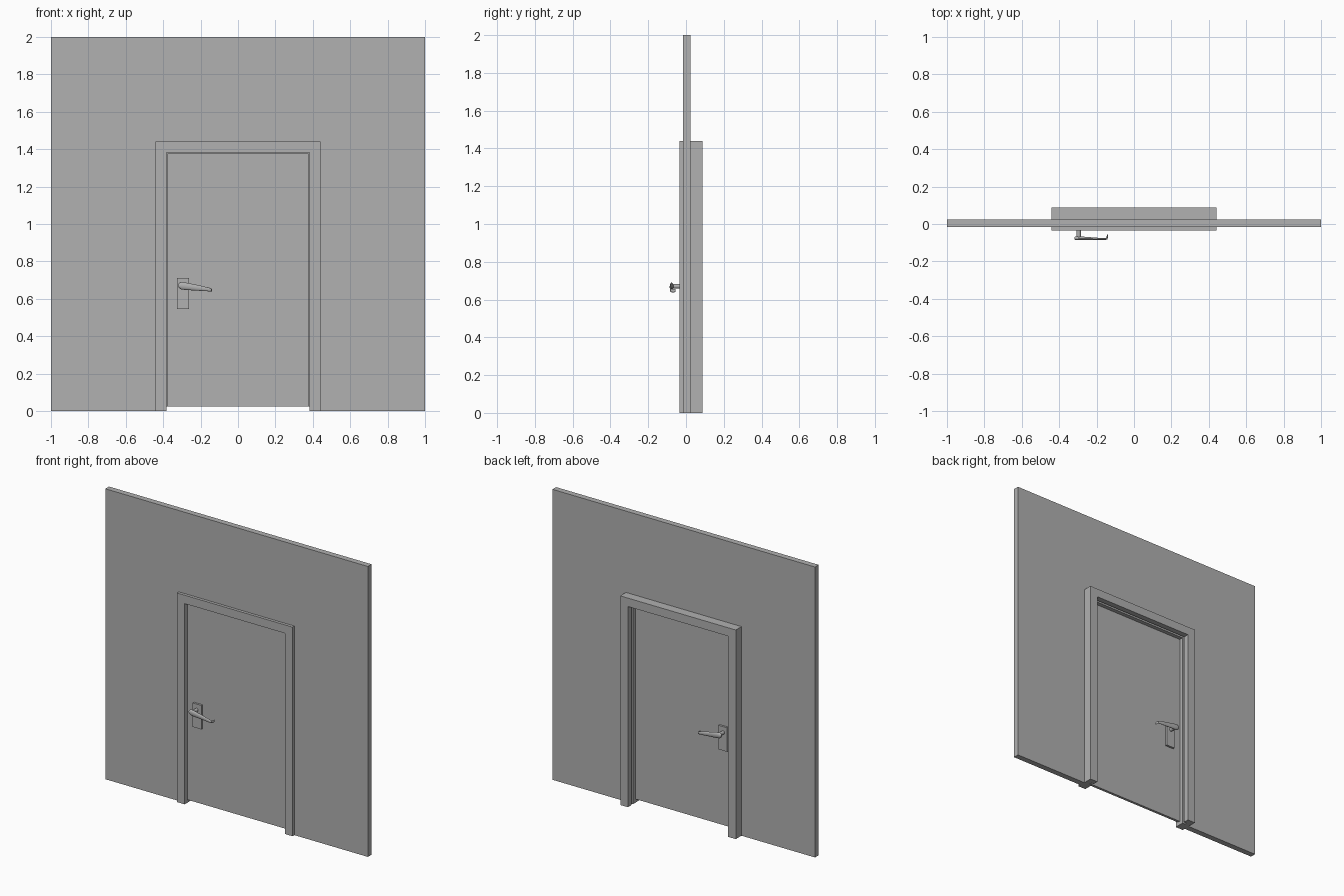
import bpy, bmesh, math
from mathutils import Vector

if "Cube" in bpy.data.objects:
    bpy.data.objects.remove(bpy.data.objects["Cube"])

DOOR_Y = -0.004  # middle of the door leaf; handles mirror about it

# Darker grey shared by every part
grey = bpy.data.materials.new("dark_grey")
grey.diffuse_color = (0.44, 0.44, 0.44, 1)
grey.use_nodes = True
grey.node_tree.nodes["Principled BSDF"].inputs["Base Color"].default_value = grey.diffuse_color


def finish(name, bm, smooth=False):
    bmesh.ops.recalc_face_normals(bm, faces=bm.faces)
    me = bpy.data.meshes.new(name)
    bm.to_mesh(me)
    bm.free()
    me.materials.append(grey)
    ob = bpy.data.objects.new(name, me)
    bpy.context.collection.objects.link(ob)
    if smooth:
        bpy.ops.object.select_all(action='DESELECT')
        ob.select_set(True)
        bpy.context.view_layer.objects.active = ob
        bpy.ops.object.shade_smooth_by_angle(angle=math.radians(40))
    return ob


def box(name, x0, x1, y0, y1, z0, z1):
    bm = bmesh.new()
    bmesh.ops.create_cube(bm, size=1)
    for v in bm.verts:
        v.co = ((x0 + x1) / 2 + v.co.x * (x1 - x0),
                (y0 + y1) / 2 + v.co.y * (y1 - y0),
                (z0 + z1) / 2 + v.co.z * (z1 - z0))
    return finish(name, bm)


def u_profile(outer, top, inner, head):
    """Upside-down U standing on the floor."""
    return [(-outer, 0), (-outer, top), (outer, top), (outer, 0),
            (inner, 0), (inner, head), (-inner, head), (-inner, 0)]


def arch(name, steps):
    """Skin U profiles placed at successive y; steps = (y, outer, top, inner, head)."""
    bm = bmesh.new()
    rings = [[bm.verts.new((x, y, z)) for x, z in u_profile(*dims)] for y, *dims in steps]
    for a, b in zip(rings, rings[1:]):
        for i in range(8):
            j = (i + 1) % 8
            bm.faces.new((a[i], a[j], b[j], b[i]))
    bm.faces.new(rings[0])
    bm.faces.new(rings[-1])
    bmesh.ops.dissolve_limit(bm, angle_limit=0.001, verts=bm.verts, edges=bm.edges)
    return finish(name, bm)


def loft(name, sections, side, n=16):
    """Oval rings (x, y, z, angle of ring axis in xy, half depth, half height)."""
    bm = bmesh.new()
    rings = []
    for x, y, z, ang, hd, hh in sections:
        axis = Vector((math.cos(math.radians(ang)), math.sin(math.radians(ang)), 0))
        ring = []
        for i in range(n):
            t = 2 * math.pi * i / n
            p = Vector((x, y, z)) + axis * hd * math.cos(t) + Vector((0, 0, hh * math.sin(t)))
            p.y = DOOR_Y + side * (p.y - DOOR_Y)
            ring.append(bm.verts.new(p))
        rings.append(ring)
    for a, b in zip(rings, rings[1:]):
        for i in range(n):
            j = (i + 1) % n
            bm.faces.new((a[i], a[j], b[j], b[i]))
    bm.faces.new(rings[0])
    bm.faces.new(rings[-1])
    return finish(name, bm, True)


# Wall with its opening
arch("wall", [(-0.015, 1.0, 2.0, 0.43, 1.43), (0.025, 1.0, 2.0, 0.43, 1.43)])

# Door frame with a groove running round the inside of the opening
opening, groove = (0.44, 1.44, 0.382, 1.382), (0.44, 1.44, 0.402, 1.402)
arch("door_frame", [(-0.035, *opening), (0.033, *opening), (0.033, *groove),
                    (0.049, *groove), (0.049, *opening), (0.087, *opening)])

# Leaf: a raised front panel on a slightly wider back panel
box("door_leaf_front", -0.377, 0.377, -0.013, -0.004, 0.025, 1.376)
box("door_leaf_back", -0.382, 0.382, -0.004, 0.005, 0.025, 1.382)

# Handles, one on each face of the leaf
for label, side in (("front", 1), ("back", -1)):
    ys = sorted(DOOR_Y + side * (y - DOOR_Y) for y in (-0.027, -0.012))
    box(label + "_handle_plate", -0.326, -0.261, ys[0], ys[1], 0.545, 0.71)
    # Round neck
    loft(label + "_handle_neck",
         [(-0.296, y, 0.67, 0, 0.012, 0.012) for y in (-0.02, -0.072)], side)
    # Tapered lever with rounded end and a tip bent back to the door
    loft(label + "_handle_lever", [
        (-0.319, -0.076, 0.672, 90, 0.006, 0.007),
        (-0.314, -0.076, 0.671, 90, 0.009, 0.014),
        (-0.303, -0.076, 0.670, 90, 0.010, 0.020),
        (-0.285, -0.0765, 0.668, 90, 0.010, 0.020),
        (-0.240, -0.078, 0.662, 90, 0.008, 0.017),
        (-0.190, -0.080, 0.655, 90, 0.006, 0.013),
        (-0.156, -0.081, 0.650, 90, 0.005, 0.010),
        (-0.146, -0.079, 0.648, 135, 0.005, 0.009),
        (-0.143, -0.070, 0.647, 180, 0.004, 0.009),
        (-0.142, -0.055, 0.647, 180, 0.002, 0.008),
    ], side)
